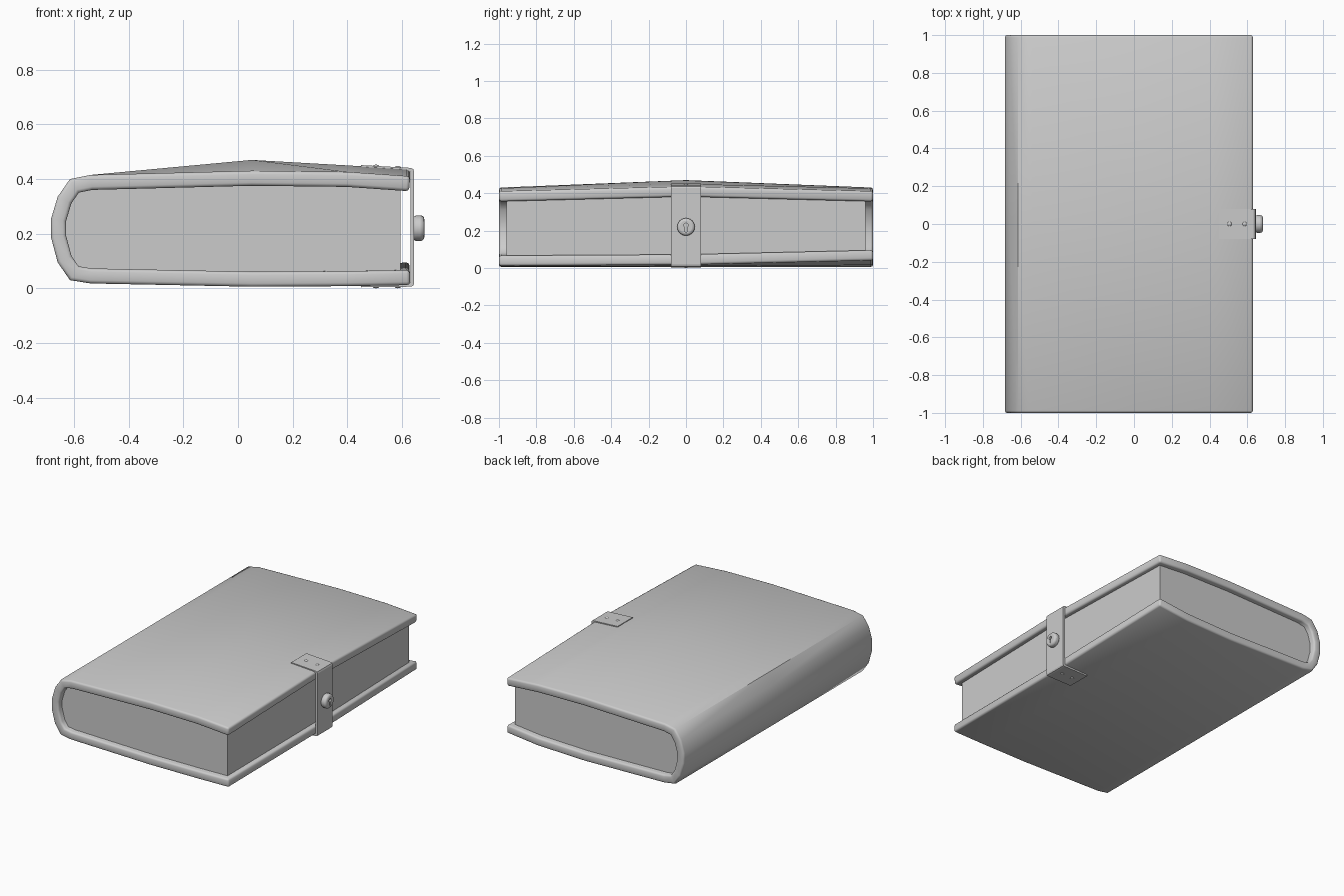
import bpy, bmesh, math

if "Cube" in bpy.data.objects:
    bpy.data.objects.remove(bpy.data.objects["Cube"])

# Outer cover outline: x, then z at the front, middle and back sections
OUTLINE = [
    (0.63, 0.410, 0.436, 0.410), (0.40, 0.426, 0.450, 0.426),
    (0.05, 0.430, 0.470, 0.430), (-0.54, 0.415, 0.415, 0.415),
    (-0.615, 0.400, 0.400, 0.400), (-0.66, 0.335, 0.335, 0.335),
    (-0.684, 0.255, 0.255, 0.255), (-0.684, 0.185, 0.185, 0.185),
    (-0.66, 0.095, 0.095, 0.095), (-0.615, 0.030, 0.030, 0.030),
    (-0.54, 0.018, 0.018, 0.018), (0.05, 0.006, 0.006, 0.006),
    (0.40, 0.008, 0.010, 0.016), (0.63, 0.012, 0.018, 0.042)]


def finish(name, bm):
    me = bpy.data.meshes.new(name)
    bm.to_mesh(me)
    bm.free()
    ob = bpy.data.objects.new(name, me)
    bpy.context.collection.objects.link(ob)
    return ob


def loft(name, sections, closed):
    """Skin rows of 3D points; closed rows also get end caps."""
    bm = bmesh.new()
    rows = [[bm.verts.new(p) for p in s] for s in sections]
    n = len(rows[0])
    for a, b in zip(rows, rows[1:]):
        for i in range(n if closed else n - 1):
            j = (i + 1) % n
            bm.faces.new((a[i], b[i], b[j], a[j]))
    if closed:
        bm.faces.new(rows[0])
        bm.faces.new(rows[-1])
        bmesh.ops.recalc_face_normals(bm, faces=bm.faces)
    return finish(name, bm)


def bevel(ob, width, segments=2):
    m = ob.modifiers.new("bevel", 'BEVEL')
    m.width, m.segments = width, segments
    m.limit_method, m.angle_limit = 'ANGLE', math.radians(50)


def smooth(ob, angle=40):
    bpy.ops.object.select_all(action='DESELECT')
    ob.select_set(True)
    bpy.context.view_layer.objects.active = ob
    bpy.ops.object.shade_smooth_by_angle(angle=math.radians(angle))


def section(k, y, sx=1, sz=1):
    return [(p[0] * sx, y, 0.22 + (p[k] - 0.22) * sz) for p in OUTLINE]


# Wrapped cover with rounded spine
cover = loft("cover", [section(k, y) for k, y in ((1, -1), (2, 0), (3, 1))], False)
m = cover.modifiers.new("thickness", 'SOLIDIFY')
m.thickness, m.offset = 0.055, -1
m.use_even_offset = True
bevel(cover, 0.012)
smooth(cover)

# Page block, tucked into the cover
loft("pages", [section(k, y, 0.945, 0.84) for k, y in ((1, -0.96), (2, 0), (3, 0.96))], True)

# Clasp strap: C-shaped band around the fore edge
band = [(0.45, 0.451), (0.63, 0.441), (0.641, 0.437), (0.645, 0.427),
        (0.645, 0.018), (0.641, 0.009), (0.63, 0.006), (0.45, 0.004),
        (0.45, 0.019), (0.631, 0.021), (0.631, 0.425), (0.45, 0.436)]
loft("clasp_strap", [[(x, y, z) for x, z in band] for y in (-0.08, 0.08)], True)

# Rivets on both flaps
for side, z in (("top", 0.445), ("bottom", 0.008)):
    for i, x in enumerate((0.505, 0.585)):
        bpy.ops.mesh.primitive_uv_sphere_add(
            segments=12, ring_count=8, radius=0.013,
            location=(x, 0, z - (0.005 * i if side == "top" else 0)))
        rivet = bpy.context.object
        rivet.name = f"{side}_rivet_{i + 1}"
        rivet.scale.z = 0.6
        smooth(rivet, 60)

# Round lock with a keyhole
turn = (0, math.pi / 2, 0)
bpy.ops.mesh.primitive_cylinder_add(vertices=24, radius=0.047, depth=0.042,
                                    location=(0.661, 0, 0.22), rotation=turn)
lock = bpy.context.object
lock.name = "lock"
bevel(lock, 0.014, 3)
bpy.ops.mesh.primitive_cylinder_add(vertices=12, radius=0.012, depth=0.04,
                                    location=(0.69, 0, 0.228), rotation=turn)
hole = bpy.context.object
hole.name = "keyhole_round_cutter"
bpy.ops.mesh.primitive_cube_add(size=1, location=(0.69, 0, 0.21))
slot = bpy.context.object
slot.name = "keyhole_slot_cutter"
slot.scale = (0.04, 0.009, 0.034)
for cutter in (hole, slot):
    m = lock.modifiers.new("keyhole", 'BOOLEAN')
    m.operation, m.object = 'DIFFERENCE', cutter
    cutter.hide_render = True
    cutter.display_type = 'WIRE'
smooth(lock)
